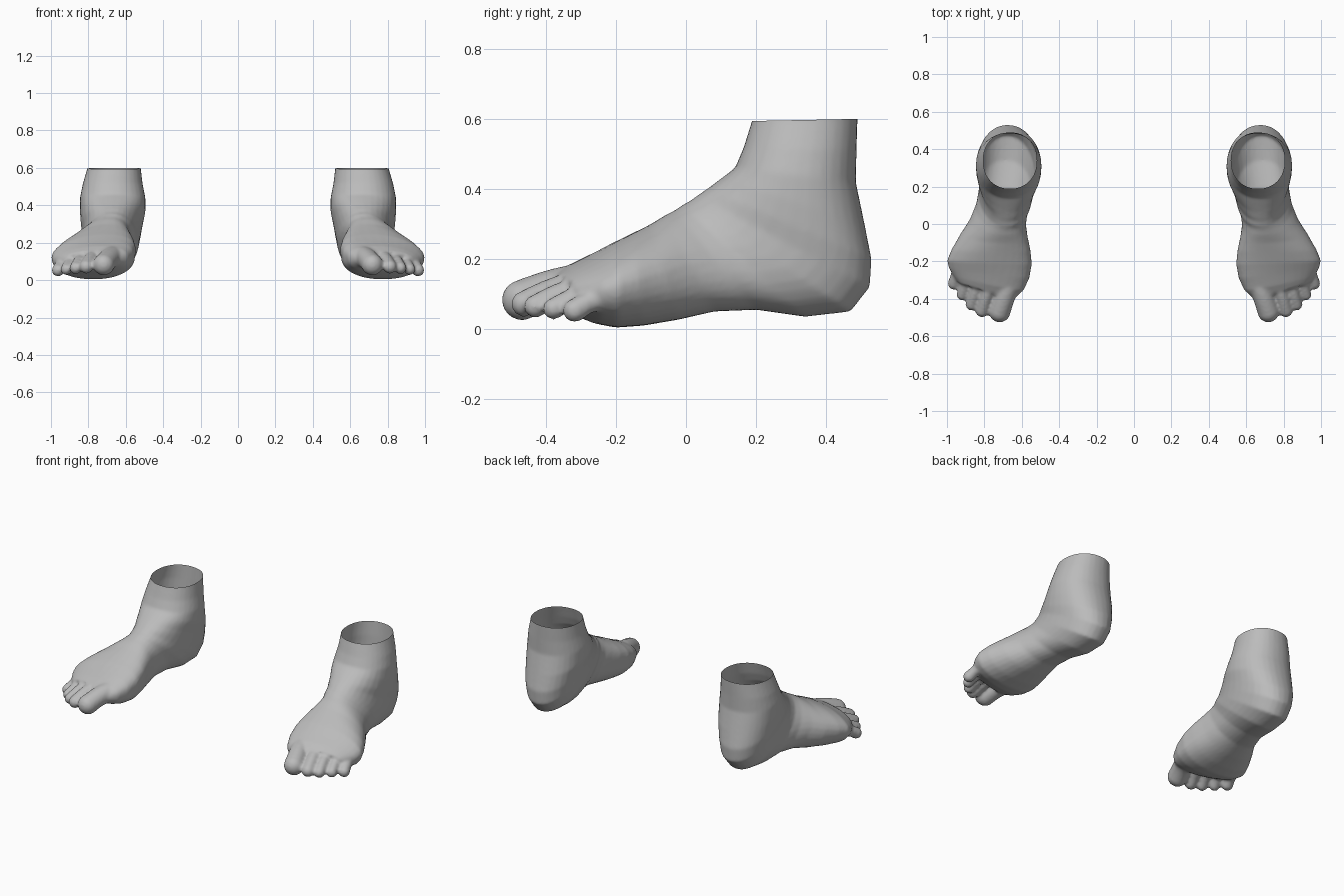
import bpy, bmesh, math
from mathutils import Vector

if "Cube" in bpy.data.objects:
    bpy.data.objects.remove(bpy.data.objects["Cube"])

skin = bpy.data.materials.new("grey skin")
skin.diffuse_color = (0.5, 0.5, 0.5, 1)
skin.use_nodes = True
skin.node_tree.nodes["Principled BSDF"].inputs["Base Color"].default_value = skin.diffuse_color

# Sections from shin to toe base:
# front/top (y, z), back/sole (y, z), inner x, outer x, lean of the ridge to the inside
SECTIONS = [
    (.20, .66, .49, .66, .520, .800, 0),
    (.19, .60, .49, .60, .520, .805, 0),
    (.165, .52, .487, .51, .510, .830, 0),
    (.14, .46, .485, .42, .495, .845, 0),
    (.10, .43, .51, .30, .495, .845, 0),
    (.06, .40, .53, .20, .510, .840, 0),
    (.03, .38, .525, .12, .520, .830, 0),
    (.01, .365, .47, .05, .530, .830, 0),
    (-.01, .355, .34, .035, .545, .830, .01),
    (-.03, .34, .20, .055, .570, .845, .02),
    (-.06, .325, .08, .050, .580, .880, .04),
    (-.10, .30, -.02, .027, .572, .930, .06),
    (-.15, .275, -.12, .010, .558, .975, .07),
    (-.21, .245, -.20, .004, .550, 1.00, .07),
    (-.27, .212, -.26, .015, .562, .990, .06),
    (-.33, .182, -.31, .035, .590, .965, .04),
    (-.37, .155, -.35, .055, .630, .940, .02),
]
# Toes: base point, tip centre, base radius, tip radius
TOES = [
    ((.655, -.28, .125), (.718, -.468, .083), .066, .058),
    ((.765, -.30, .125), (.812, -.462, .072), .045, .037),
    ((.825, -.28, .115), (.868, -.430, .065), .042, .033),
    ((.880, -.25, .100), (.918, -.378, .058), .040, .031),
    ((.930, -.21, .085), (.962, -.318, .053), .040, .034),
]
RING = 32


def spow(v, e):
    return math.copysign(abs(v) ** e, v)


def loft_body(bm):
    rings = []
    for fy, fz, by, bz, xi, xo, lean in SECTIONS:
        cx, hw = (xi + xo) / 2, (xo - xi) / 2
        ring = []
        for i in range(RING):
            a = 2 * math.pi * i / RING
            u, v = spow(math.cos(a), .92), spow(math.sin(a), .92)
            t = (1 - u) / 2
            x = cx + hw * v - lean * max(u, 0) ** 1.5
            # the front of the foot slants back toward the little toe
            slant = max(0, -fy - .18) * 1.3 * (x - .75)
            ring.append(bm.verts.new((x, fy + (by - fy) * t + slant, fz + (bz - fz) * t)))
        rings.append(ring)
    for r, s in zip(rings, rings[1:]):
        for i in range(RING):
            j = (i + 1) % RING
            bm.faces.new((r[i], r[j], s[j], s[i]))
    bm.faces.new(rings[0])
    bm.faces.new(rings[-1])


def add_toe(bm, base, tip, r0, r1):
    # bead chain, slightly arched, with a round pad at the tip
    base, tip = Vector(base), Vector(tip)
    for k in range(11):
        t = k / 10
        p = base.lerp(tip, t) + Vector((0, 0, .012 * math.sin(math.pi * t)))
        r = r0 + (r1 - r0) * t - .005 * math.sin(math.pi * t)
        res = bmesh.ops.create_icosphere(bm, subdivisions=3, radius=r)
        bmesh.ops.translate(bm, verts=res["verts"], vec=p)


# Rough solid: foot body plus toes
bm = bmesh.new()
loft_body(bm)
for toe in TOES:
    add_toe(bm, *toe)
bmesh.ops.recalc_face_normals(bm, faces=bm.faces)
mesh = bpy.data.meshes.new("right_foot")
bm.to_mesh(mesh)
bm.free()
foot = bpy.data.objects.new("right_foot", mesh)
bpy.context.collection.objects.link(foot)

# Fuse into one skin and soften
remesh = foot.modifiers.new("fuse", 'REMESH')
remesh.mode = 'VOXEL'
remesh.voxel_size = .009
soft = foot.modifiers.new("soften", 'SMOOTH')
soft.factor, soft.iterations = .5, 5
graph = bpy.context.evaluated_depsgraph_get()
fused = bpy.data.meshes.new_from_object(foot.evaluated_get(graph))
foot.modifiers.clear()

# Cut the ankle open and store both feet
for name, side in (("right_foot", 1), ("left_foot", -1)):
    bm = bmesh.new()
    bm.from_mesh(fused)
    bmesh.ops.bisect_plane(bm, geom=bm.verts[:] + bm.edges[:] + bm.faces[:],
                           plane_co=(0, .34, .597), plane_no=(0, -.02, 1), clear_outer=True)
    if side < 0:
        bmesh.ops.scale(bm, verts=bm.verts, vec=(-1, 1, 1))
        bmesh.ops.reverse_faces(bm, faces=bm.faces)
    for f in bm.faces:
        f.smooth = True
        f.material_index = 0
    if side > 0:
        obj = foot
    else:
        obj = bpy.data.objects.new(name, bpy.data.meshes.new(name))
        bpy.context.collection.objects.link(obj)
    bm.to_mesh(obj.data)
    bm.free()
    obj.data.materials.clear()
    obj.data.materials.append(skin)
bpy.data.meshes.remove(fused)
